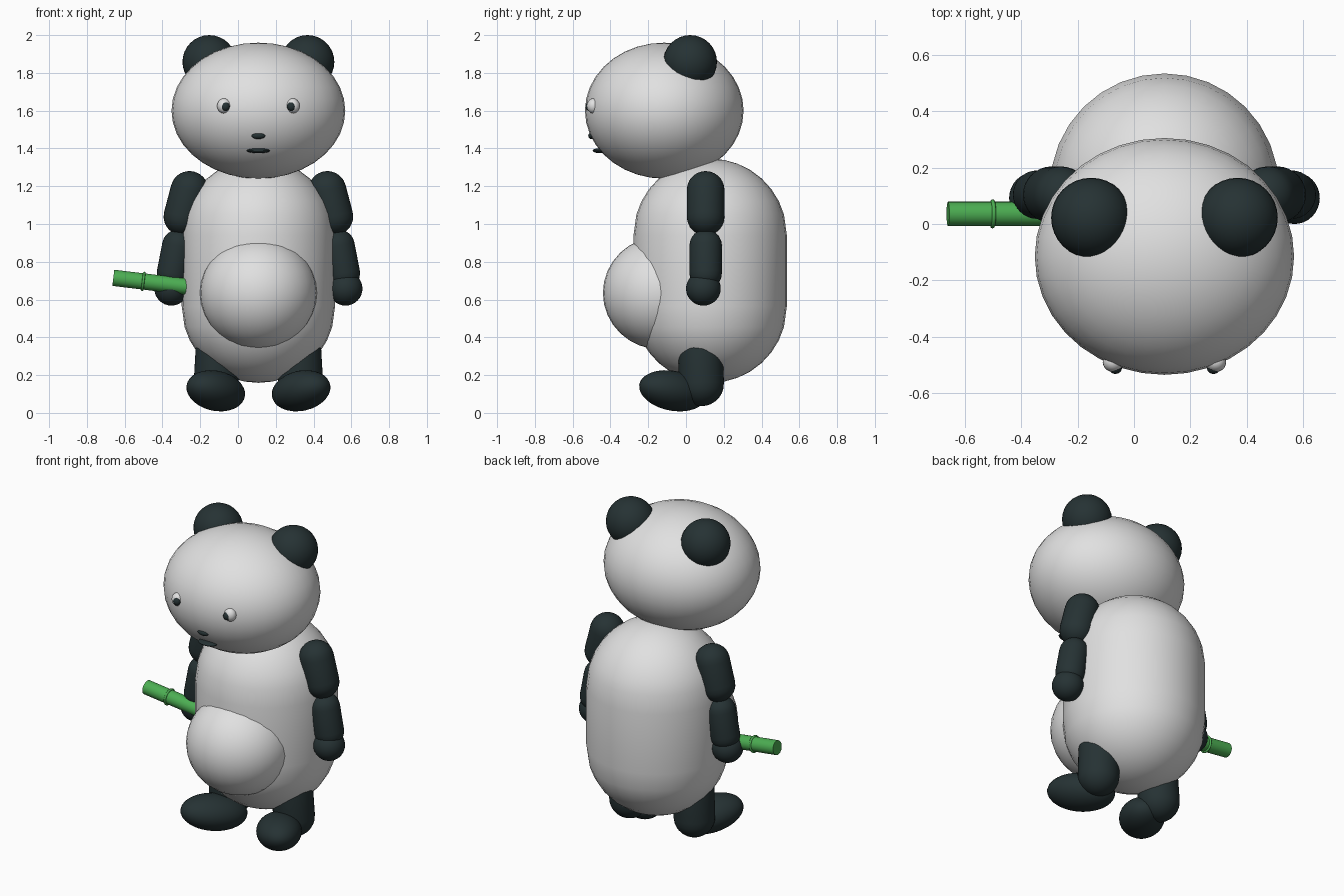
import bpy, math
from mathutils import Vector

if "Cube" in bpy.data.objects:
    bpy.data.objects.remove(bpy.data.objects["Cube"])

CX = 0.108  # symmetry plane of the animal


def material(name, rgb):
    m = bpy.data.materials.new(name)
    m.diffuse_color = (*rgb, 1)
    m.use_nodes = True
    m.node_tree.nodes["Principled BSDF"].inputs["Base Color"].default_value = m.diffuse_color
    return m


WHITE = material("off_white", (0.75, 0.75, 0.75))
DARK = material("dark_slate", (0.019, 0.032, 0.034))
GREEN = material("bamboo_green", (0.072, 0.42, 0.085))


def finish(name, mat, angle=40):
    ob = bpy.context.object
    ob.name = name
    ob.data.materials.append(mat)
    bpy.ops.object.shade_smooth_by_angle(angle=math.radians(angle))
    return ob


def ellipsoid(name, loc, radii, mat, rot=(0, 0, 0), seg=32):
    bpy.ops.mesh.primitive_uv_sphere_add(segments=seg, ring_count=seg // 2,
                                         location=loc, rotation=rot)
    bpy.context.object.scale = radii
    return finish(name, mat)


def capsule(name, a, b, r, mat, squash=1, seg=32):
    """Sphere split at the equator and stretched from a to b."""
    a, b = Vector(a), Vector(b)
    axis = b - a
    bpy.ops.mesh.primitive_uv_sphere_add(segments=seg, ring_count=seg // 2 + 1,
                                         radius=r, location=(a + b) / 2)
    ob = bpy.context.object
    half = axis.length / 2
    for v in ob.data.vertices:
        up = 1 if v.co.z > 0 else -1
        # the two rings beside the equator become the straight wall
        if abs(v.co.z) < r * 0.12:
            k = r / math.hypot(v.co.x, v.co.y)
            v.co.x *= k
            v.co.y *= k
            v.co.z = 0
        v.co.z += up * half
    ob.rotation_euler = axis.to_track_quat('Z', 'Y').to_euler()
    ob.scale.y = squash
    return finish(name, mat)


# Torso, belly and head
capsule("body", (CX, 0.128, 0.565), (CX, 0.128, 0.94), 0.406, WHITE)
ellipsoid("belly", (CX, -0.13, 0.635), (0.31, 0.31, 0.30), WHITE)
ellipsoid("head", (CX, -0.115, 1.60), (0.46, 0.42, 0.36), WHITE, seg=36)

# Nose and mouth
ellipsoid("nose", (CX, -0.50, 1.467), (0.037, 0.018, 0.017), DARK, seg=16)
ellipsoid("mouth", (CX, -0.455, 1.388), (0.062, 0.04, 0.013), DARK, seg=16)

# Paired parts on both sides
for s, side in ((-1, "right"), (1, "left")):
    def at(x, y, z):
        return (CX + s * x, y, z)

    ellipsoid(side + "_ear", at(0.26, 0.022, 1.858), (0.142,) * 3, DARK)
    ellipsoid(side + "_eye", at(0.182, -0.49, 1.625), (0.037, 0.035, 0.04), WHITE, seg=20)
    ellipsoid(side + "_pupil", at(0.174, -0.512, 1.622), (0.023, 0.02, 0.024), DARK, seg=16)
    # arm
    capsule(side + "_upper_arm", at(0.365, 0.104, 1.18), at(0.402, 0.104, 1.04), 0.1, DARK)
    capsule(side + "_forearm", at(0.424, 0.104, 0.885), at(0.452, 0.104, 0.74), 0.086, DARK)
    ellipsoid(side + "_hand", at(0.461, 0.092, 0.658), (0.09, 0.092, 0.09), DARK)
    # leg and turned-out foot
    capsule(side + "_leg", at(0.21, 0.075, 0.40), at(0.224, 0.082, 0.155), 0.119, DARK)
    ellipsoid(side + "_foot", at(0.226, -0.07, 0.117), (0.13, 0.20, 0.105), DARK,
              rot=(math.radians(-10), 0, s * math.radians(35)))

# Bamboo stick with a raised node
start, end = Vector((-0.66, 0.036, 0.715)), Vector((-0.22, 0.036, 0.662))
tilt = (end - start).to_track_quat('Z', 'Y').to_euler()
bpy.ops.mesh.primitive_cylinder_add(vertices=24, radius=0.043, depth=(end - start).length,
                                    location=(start + end) / 2, rotation=tilt)
finish("bamboo_stick", GREEN)
bpy.ops.mesh.primitive_torus_add(major_segments=24, minor_segments=8, major_radius=0.045,
                                 minor_radius=0.007, rotation=tilt,
                                 location=start.lerp(end, 0.36))
finish("bamboo_node", GREEN, 60)
